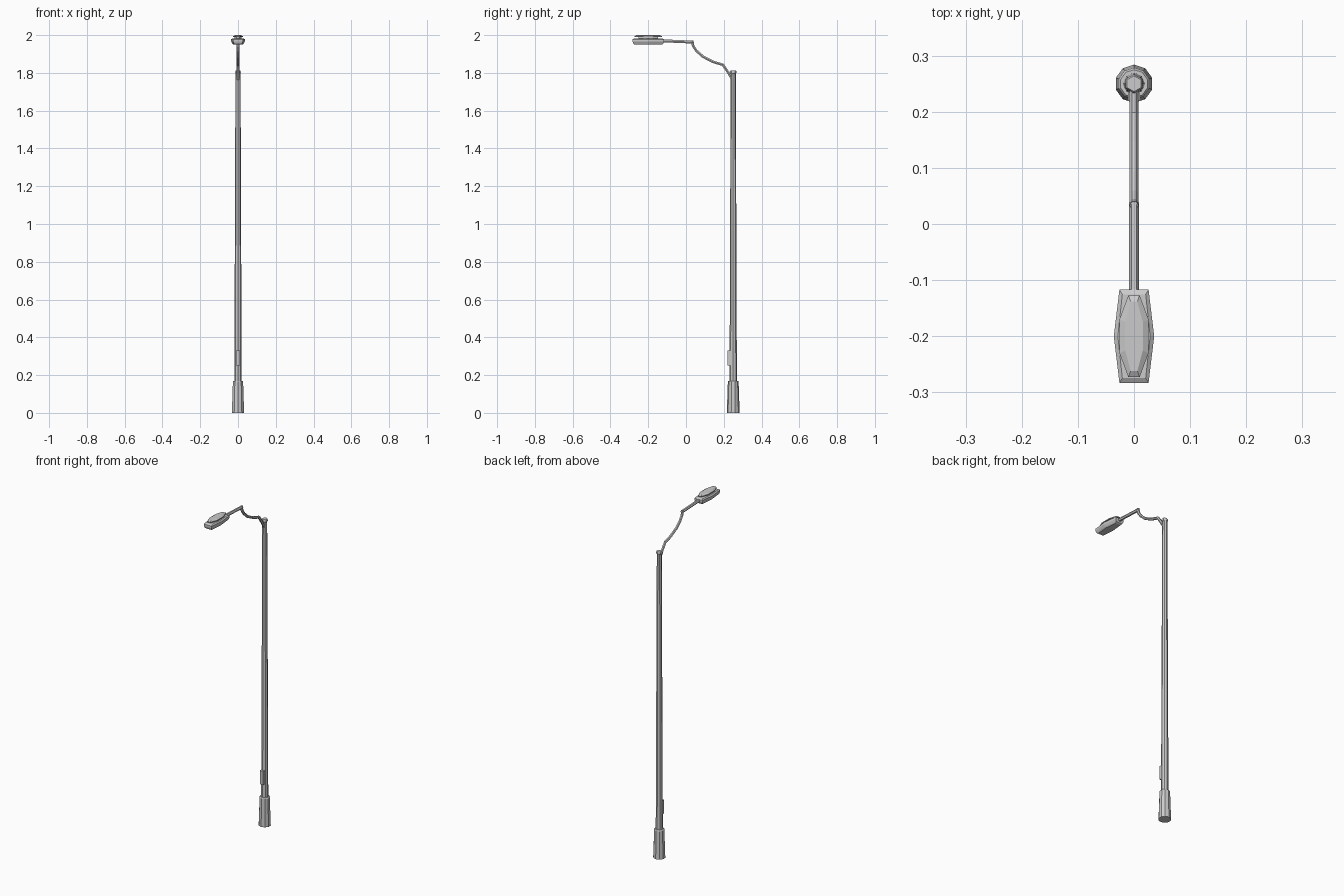
import bpy
from math import sin, cos, tau
from mathutils import Vector

if "Cube" in bpy.data.objects:
    bpy.data.objects.remove(bpy.data.objects["Cube"])

POLE_Y = 0.25


def loft(name, rings):
    """Flat-faced skin through equal-length rings, capped at both ends."""
    n = len(rings[0])
    verts = [v for ring in rings for v in ring]
    faces = [(k * n + i, k * n + (i + 1) % n, (k + 1) * n + (i + 1) % n, (k + 1) * n + i)
             for k in range(len(rings) - 1) for i in range(n)]
    faces += [tuple(reversed(range(n))), tuple(range(len(verts) - n, len(verts)))]
    mesh = bpy.data.meshes.new(name)
    mesh.from_pydata(verts, [], faces)
    obj = bpy.data.objects.new(name, mesh)
    bpy.context.collection.objects.link(obj)
    return obj


def turned(name, profile, sides):
    """Upright part around the pole axis from (radius, z) pairs."""
    return loft(name, [[(r * sin(-tau * i / sides), POLE_Y + r * cos(tau * i / sides), z)
                        for i in range(sides)] for r, z in profile])


def tube(name, path, radius, sides=6):
    """Tube along (y, z) points in the x = 0 plane."""
    pts = [Vector((0, y, z)) for y, z in path]
    rings = []
    for k, p in enumerate(pts):
        t = (pts[min(k + 1, len(pts) - 1)] - pts[max(k - 1, 0)]).normalized()
        side = Vector((1, 0, 0))
        up = t.cross(side)
        rings.append([p + radius * (side * cos(tau * i / sides) + up * sin(tau * i / sides))
                      for i in range(sides)])
    return loft(name, rings)


def layered(name, outline, layers, yc=-0.2):
    """Lamp part: outline of (x, y offset) points, layers of (x scale, y scale, z)."""
    return loft(name, [[(x * sx, yc + y * sy, z) for x, y in outline] for sx, sy, z in layers])


# Base sleeve and tapered pole with a small cap
turned("base_sleeve", [(0.034, 0), (0.0285, 0.165), (0.025, 0.17)], 10)
turned("pole", [(0.0195, 0.16), (0.0135, 1.80)], 8)
turned("pole_cap", [(0.014, 1.795), (0.017, 1.80), (0.017, 1.808), (0.014, 1.813)], 6)

# Access door on the front of the pole
bpy.ops.mesh.primitive_cube_add(size=1, location=(0, 0.228, 0.29))
door = bpy.context.object
door.name = "access_door"
door.scale = (0.022, 0.017, 0.08)

# Curved bracket arm and straight lamp arm
tube("bracket_arm", [(0.245, 1.765), (0.225, 1.80), (0.195, 1.843), (0.145, 1.858),
                     (0.09, 1.886), (0.055, 1.917), (0.038, 1.942), (0.033, 1.97)], 0.008)
tube("lamp_arm", [(0.038, 1.963), (-0.06, 1.967), (-0.14, 1.971)], 0.009)

# Lamp housing, tapered below, six-sided in plan
hexagon = [(0.026, -0.083), (0.036, 0), (0.026, 0.083),
           (-0.026, 0.083), (-0.036, 0), (-0.026, -0.083)]
layered("lamp_housing", hexagon,
        [(0.65, 0.86, 1.949), (0.80, 0.95, 1.954), (1, 1, 1.966), (1, 1, 1.978), (0.8, 0.9, 1.983)])

# Top cover on a short recessed neck
octagon = [(0.01, -0.073), (0.026, -0.03), (0.026, 0.03), (0.01, 0.073),
           (-0.01, 0.073), (-0.026, 0.03), (-0.026, -0.03), (-0.01, -0.073)]
layered("cover_neck", octagon, [(0.75, 0.7, 1.98), (0.75, 0.7, 1.991)])
layered("top_cover", octagon, [(1, 1, 1.989), (1, 1, 1.994), (0.6, 0.85, 2.0)])
